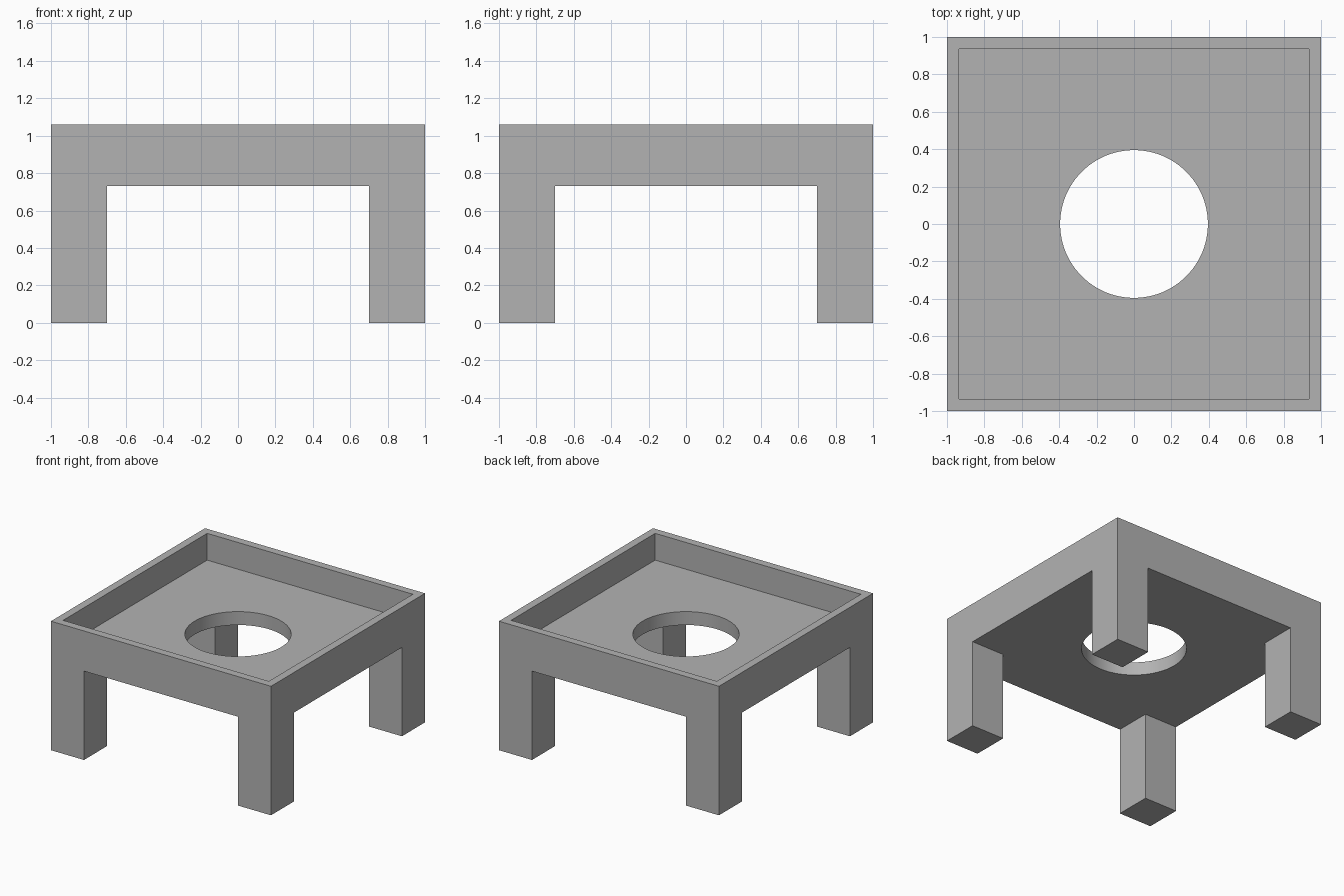
import bpy
import bmesh

cube = bpy.data.objects.get("Cube")
if cube:
    bpy.data.objects.remove(cube, do_unlink=True)

# Main dimensions
HALF, INNER, LEG = 1.0, 0.935, 0.7
UNDERSIDE, FLOOR, TOP = 0.73, 0.84, 1.06
HOLE_RADIUS = 0.395

grey = bpy.data.materials.new("plain grey")
grey.use_nodes = True
colour = (0.45, 0.45, 0.45, 1)
grey.diffuse_color = colour
grey.node_tree.nodes["Principled BSDF"].inputs["Base Color"].default_value = colour


def add_box(bm, low, high):
    verts = bmesh.ops.create_cube(bm, size=1)["verts"]
    for v in verts:
        for i in range(3):
            v.co[i] = high[i] if v.co[i] > 0 else low[i]


def make_object(name, bm):
    mesh = bpy.data.meshes.new(name)
    bm.to_mesh(mesh)
    bm.free()
    obj = bpy.data.objects.new(name, mesh)
    bpy.context.collection.objects.link(obj)
    mesh.materials.append(grey)
    return obj


# Tray and legs as one solid: the leg gaps are cut from a full block
bm = bmesh.new()
add_box(bm, (-HALF, -HALF, 0), (HALF, HALF, TOP))
table = make_object("tray_table", bm)

over = 0.1
cutters = []

# Recess in the top
bm = bmesh.new()
add_box(bm, (-INNER, -INNER, FLOOR), (INNER, INNER, TOP + over))
cutters.append(make_object("recess_cutter", bm))

# Open passages between the legs, along each axis
for name, x, y in (("passage_cutter_x", HALF + over, LEG),
                   ("passage_cutter_y", LEG, HALF + over)):
    bm = bmesh.new()
    add_box(bm, (-x, -y, -over), (x, y, UNDERSIDE))
    cutters.append(make_object(name, bm))

# Round hole through the tray floor
bm = bmesh.new()
bmesh.ops.create_cone(bm, cap_ends=True, segments=96, radius1=HOLE_RADIUS,
                      radius2=HOLE_RADIUS, depth=0.5)
bmesh.ops.translate(bm, verts=bm.verts, vec=(0, 0, FLOOR))
cutters.append(make_object("hole_cutter", bm))

bpy.ops.object.select_all(action="DESELECT")
table.select_set(True)
bpy.context.view_layer.objects.active = table
for cutter in cutters:
    mod = table.modifiers.new(cutter.name, "BOOLEAN")
    mod.operation = "DIFFERENCE"
    mod.solver = "EXACT"
    mod.object = cutter
    bpy.ops.object.modifier_apply(modifier=mod.name)
    bpy.data.objects.remove(cutter, do_unlink=True)

# Smooth hole wall, crisp edges elsewhere
bpy.ops.object.shade_smooth_by_angle()
